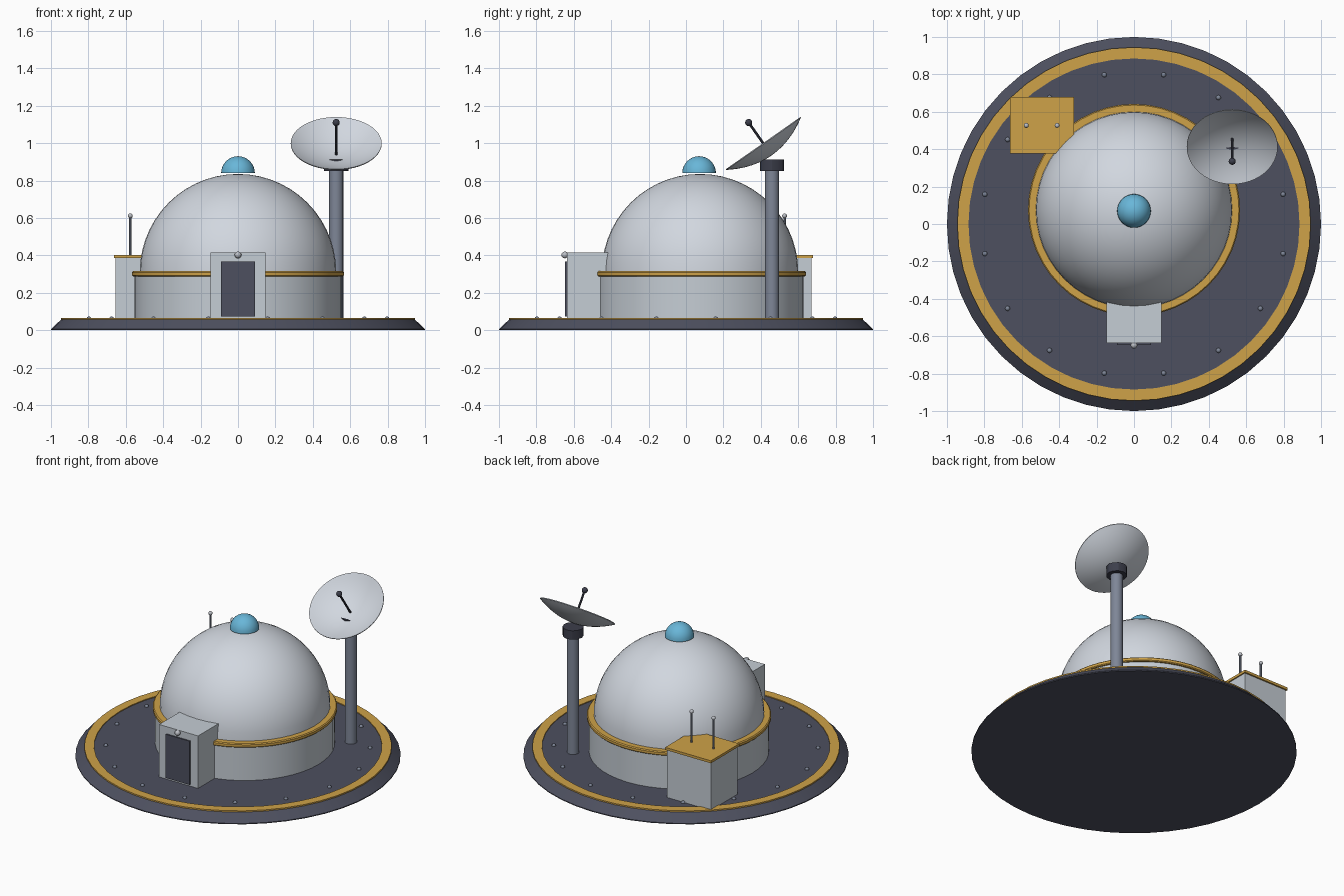
import bpy, bmesh, math
from mathutils import Vector, Matrix

if "Cube" in bpy.data.objects:
    bpy.data.objects.remove(bpy.data.objects["Cube"])


def material(name, rgb):
    m = bpy.data.materials.new(name)
    m.diffuse_color = (*rgb, 1)
    m.use_nodes = True
    m.node_tree.nodes["Principled BSDF"].inputs["Base Color"].default_value = m.diffuse_color
    return m


DARK = material("dark slate", (0.075, 0.080, 0.115))
GOLD = material("ochre trim", (0.62, 0.36, 0.065))
WALL = material("wall grey", (0.56, 0.61, 0.66))
SHELL = material("shell white", (0.64, 0.68, 0.74))
STEEL = material("steel", (0.21, 0.24, 0.31))
CHARCOAL = material("charcoal", (0.045, 0.048, 0.07))
GLASS = material("blue glass", (0.14, 0.47, 0.69))
LAMP = material("pale metal", (0.50, 0.52, 0.56))


def finish(name, bm, mat, smooth=True):
    bmesh.ops.recalc_face_normals(bm, faces=bm.faces)
    mesh = bpy.data.meshes.new(name)
    bm.to_mesh(mesh)
    bm.free()
    mesh.materials.append(mat)
    ob = bpy.data.objects.new(name, mesh)
    bpy.context.collection.objects.link(ob)
    if smooth:
        bpy.ops.object.select_all(action='DESELECT')
        ob.select_set(True)
        bpy.context.view_layer.objects.active = ob
        bpy.ops.object.shade_smooth_by_angle(angle=math.radians(30))
    return ob


def lathe(name, profile, mat, origin=(0, 0, 0), sides=48, closed=False):
    """Spin (radius, z) points around a vertical axis."""
    bm = bmesh.new()
    verts = [bm.verts.new((r, 0, z)) for r, z in profile]
    edges = [bm.edges.new(p) for p in zip(verts, verts[1:])]
    if closed:
        edges.append(bm.edges.new((verts[-1], verts[0])))
    bmesh.ops.spin(bm, geom=verts + edges, axis=(0, 0, 1), cent=(0, 0, 0),
                   angle=2 * math.pi, steps=sides)
    bmesh.ops.remove_doubles(bm, verts=bm.verts, dist=1e-5)
    bmesh.ops.translate(bm, verts=bm.verts, vec=origin)
    return finish(name, bm, mat)


def box(name, lo, hi, mat):
    lo, hi = Vector(lo), Vector(hi)
    bm = bmesh.new()
    bmesh.ops.create_cube(bm, size=1, matrix=Matrix.Translation((lo + hi) / 2)
                          @ Matrix.Diagonal((*(hi - lo), 1)))
    return finish(name, bm, mat, False)


def rod(name, a, b, radius, mat, sides=12):
    a, b = Vector(a), Vector(b)
    d = b - a
    bm = bmesh.new()
    turn = d.to_track_quat('Z', 'Y').to_matrix().to_4x4()
    bmesh.ops.create_cone(bm, cap_ends=True, segments=sides, radius1=radius, radius2=radius,
                          depth=d.length, matrix=Matrix.Translation((a + b) / 2) @ turn)
    return finish(name, bm, mat)


def ball(name, centre, radius, mat):
    bm = bmesh.new()
    bmesh.ops.create_uvsphere(bm, u_segments=16, v_segments=10, radius=radius,
                              matrix=Matrix.Translation(centre))
    return finish(name, bm, mat)


def arc(radius, z, steps):
    """Quarter circle from the rim up to the pole."""
    return [(radius * math.cos(i * math.pi / 2 / steps),
             z + radius * math.sin(i * math.pi / 2 / steps)) for i in range(steps)] + [(0, z + radius)]


# Landing pad with painted rim and bolts
lathe("pad", [(0, 0), (1, 0), (1, 0.006), (0.942, 0.06), (0, 0.06)], DARK)
lathe("pad_trim", [(0.885, 0.055), (0.945, 0.055), (0.945, 0.066), (0.885, 0.066)],
      GOLD, closed=True)
for i in range(16):
    a = math.radians(11.25 + 22.5 * i)
    ball("pad_bolt", (0.813 * math.cos(a), 0.813 * math.sin(a), 0.06), 0.013, STEEL)

# Main dome on its drum
HUB = (0, 0.075, 0)
lathe("drum", [(0, 0.055), (0.553, 0.055), (0.553, 0.3), (0, 0.3)], WALL, HUB)
lathe("drum_trim", [(0.5, 0.288), (0.562, 0.288), (0.567, 0.293), (0.567, 0.309),
                    (0.561, 0.315), (0.5, 0.315)], GOLD, HUB, closed=True)
lathe("dome", [(0, 0.31)] + arc(0.525, 0.31, 14), SHELL, HUB)
lathe("skylight", [(0, 0.84)] + arc(0.09, 0.84, 8), GLASS, (0, 0.07, 0), 32)

# Airlock
box("airlock", (-0.146, -0.637, 0.055), (0.146, -0.3, 0.416), WALL)
box("airlock_door", (-0.09, -0.646, 0.072), (0.09, -0.637, 0.368), DARK)
ball("airlock_lamp", (0, -0.648, 0.402), 0.018, LAMP)

# Equipment annex with antennas
box("annex", (-0.655, 0.385, 0.055), (-0.328, 0.67, 0.385), WALL)
box("annex_roof", (-0.663, 0.376, 0.385), (-0.32, 0.68, 0.402), GOLD)
for x in (-0.576, -0.411):
    rod("antenna", (x, 0.527, 0.4), (x, 0.527, 0.61), 0.007, STEEL, 8)
    ball("antenna_tip", (x, 0.527, 0.611), 0.013, LAMP)

# Dish mast
rod("mast", (0.525, 0.46, 0.055), (0.525, 0.46, 0.86), 0.038, STEEL, 16)
rod("mast_cap", (0.525, 0.46, 0.852), (0.525, 0.46, 0.912), 0.065, CHARCOAL, 12)

# Dish bowl, tilted forward, with its feed
R, DEPTH, THICK = 0.243, 0.075, 0.005
inner = [(R * i / 10, DEPTH * ((i / 10) ** 2 - 1)) for i in range(11)]
outer = [(r, z - THICK) for r, z in reversed(inner)]
dish = lathe("dish", inner + outer, SHELL)
tilt = Matrix.Translation((0.525, 0.412, 1.0)) @ Matrix.Rotation(math.radians(35), 4, 'X')
dish.data.transform(tilt)
tip = tilt @ Vector((0, 0, 0.134))
rod("dish_feed", tilt @ Vector((0, 0, -DEPTH)), tip, 0.007, CHARCOAL, 8)
ball("dish_feed_tip", tip, 0.019, CHARCOAL)
